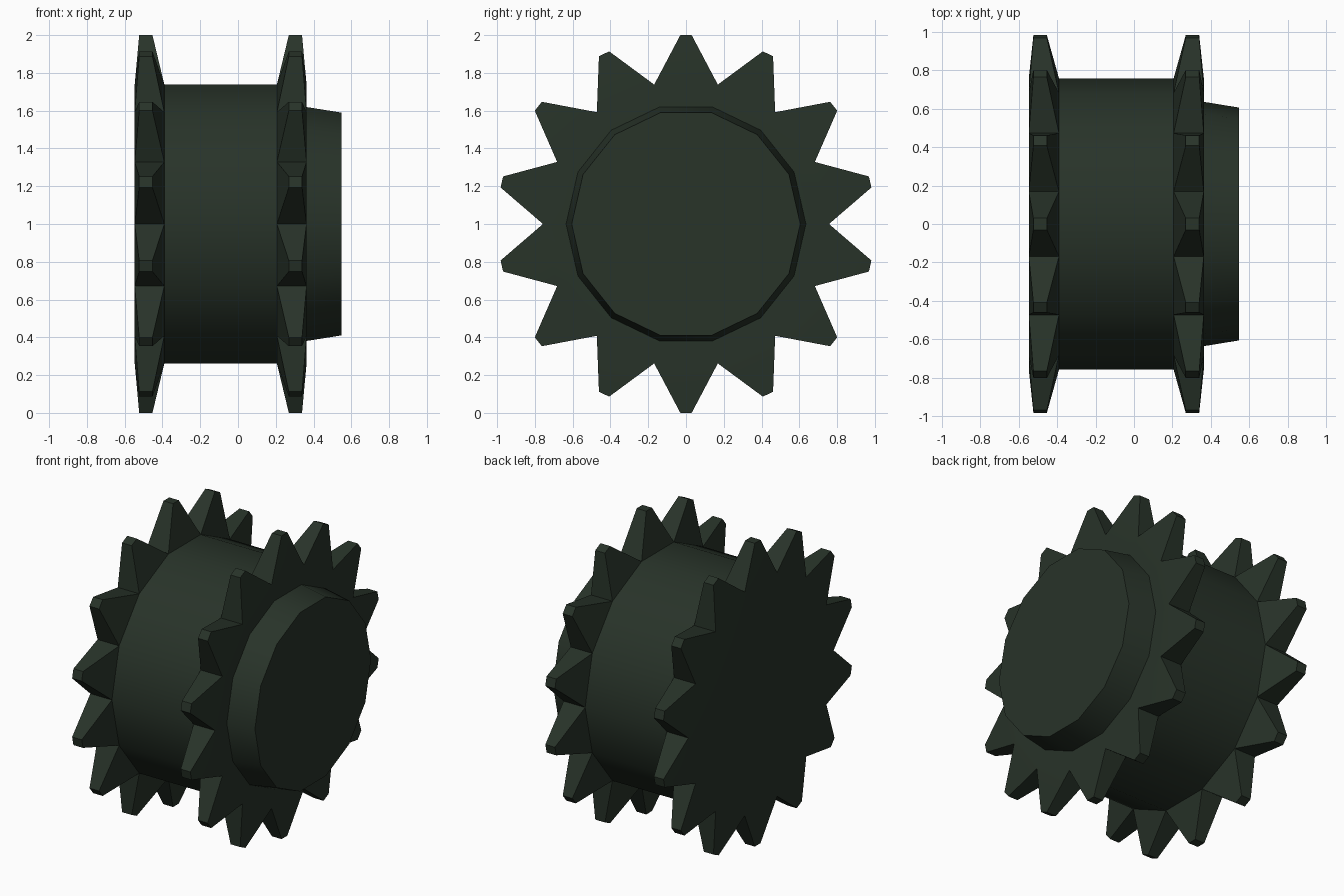
import bpy, bmesh, math

if "Cube" in bpy.data.objects:
    bpy.data.objects.remove(bpy.data.objects["Cube"])

N = 14                      # teeth, and sides of every round part
STEP = 2 * math.pi / N
ROOT, TIP = 0.757, 1.0      # root corner radius, tooth tip distance
HUB = 0.635

green = bpy.data.materials.new("dark green")
green.diffuse_color = (0.021, 0.033, 0.022, 1)
green.use_nodes = True
green.node_tree.nodes["Principled BSDF"].inputs["Base Color"].default_value = green.diffuse_color


def ring(bm, x, r):
    """Polygon ring about the x axis, corners on the tooth roots."""
    return [bm.verts.new((x, r * math.cos(i * STEP), 1 + r * math.sin(i * STEP)))
            for i in range(N)]


def band(bm, a, b):
    return [bm.faces.new((a[i], a[(i + 1) % N], b[(i + 1) % N], b[i]))
            for i in range(N)]


def finish(bm, name, direction=None):
    # faces wind outward for bands built toward +x or -x as given
    me = bpy.data.meshes.new(name)
    bm.to_mesh(me)
    bm.free()
    me.materials.append(green)
    ob = bpy.data.objects.new(name, me)
    bpy.context.collection.objects.link(ob)
    bpy.ops.object.select_all(action='DESELECT')
    ob.select_set(True)
    bpy.context.view_layer.objects.active = ob
    bpy.ops.object.shade_smooth_by_angle(angle=math.radians(30))
    return ob


def orient(bm):
    """Make every face point away from the middle of its own part."""
    xs = [v.co.x for v in bm.verts]
    mid = (min(xs) + max(xs)) / 2
    for f in bm.faces:
        c = f.calc_center_median()
        c.x -= mid
        c.z -= 1
        f.normal_update()
        if abs(f.normal.x) > 0.9:
            flip = f.normal.x * c.x < 0
        else:
            flip = f.normal.y * c.y + f.normal.z * c.z < 0
        if flip:
            f.normal_flip()


def sprocket(name, outer, inner, tip_outer, tip_inner, inner_radius=None):
    bm = bmesh.new()
    a, b = ring(bm, outer, ROOT), ring(bm, inner, ROOT)
    for i in range(N):
        j = (i + 1) % N
        ang = (i + 0.5) * STEP
        c, s = math.cos(ang), math.sin(ang)
        base = [a[i], a[j], b[j], b[i]]
        tip = [bm.verts.new((x, TIP * c - w * s, 1 + TIP * s + w * c))
               for x, w in ((tip_outer, -0.03), (tip_outer, 0.03),
                            (tip_inner, 0.03), (tip_inner, -0.03))]
        for k in range(4):
            m = (k + 1) % 4
            bm.faces.new((base[k], base[m], tip[m], tip[k]))
        bm.faces.new(tip)
    # outer side wall: closed, or open where the hub sits
    if inner_radius:
        band(bm, a, ring(bm, outer, inner_radius))
    else:
        bm.faces.new(a)
    bmesh.ops.recalc_face_normals(bm, faces=bm.faces)
    # check the side wall faces outward
    wall = [f for f in bm.faces if abs(f.normal.x) > 0.999]
    if wall[0].normal.x * (outer - inner) < 0:
        bmesh.ops.reverse_faces(bm, faces=bm.faces)
    return finish(bm, name)


# Toothed wheels
sprocket("left_sprocket", -0.547, -0.39, -0.523, -0.453)
sprocket("right_sprocket", 0.363, 0.206, 0.339, 0.269, HUB)

# Drum between the wheels
bm = bmesh.new()
band(bm, ring(bm, -0.39, ROOT), ring(bm, 0.206, ROOT))
orient(bm)
finish(bm, "drum")

# Tapered end hub
bm = bmesh.new()
end = ring(bm, 0.547, 0.605)
band(bm, ring(bm, 0.363, HUB), end)
bm.faces.new(end)
orient(bm)
finish(bm, "hub")
